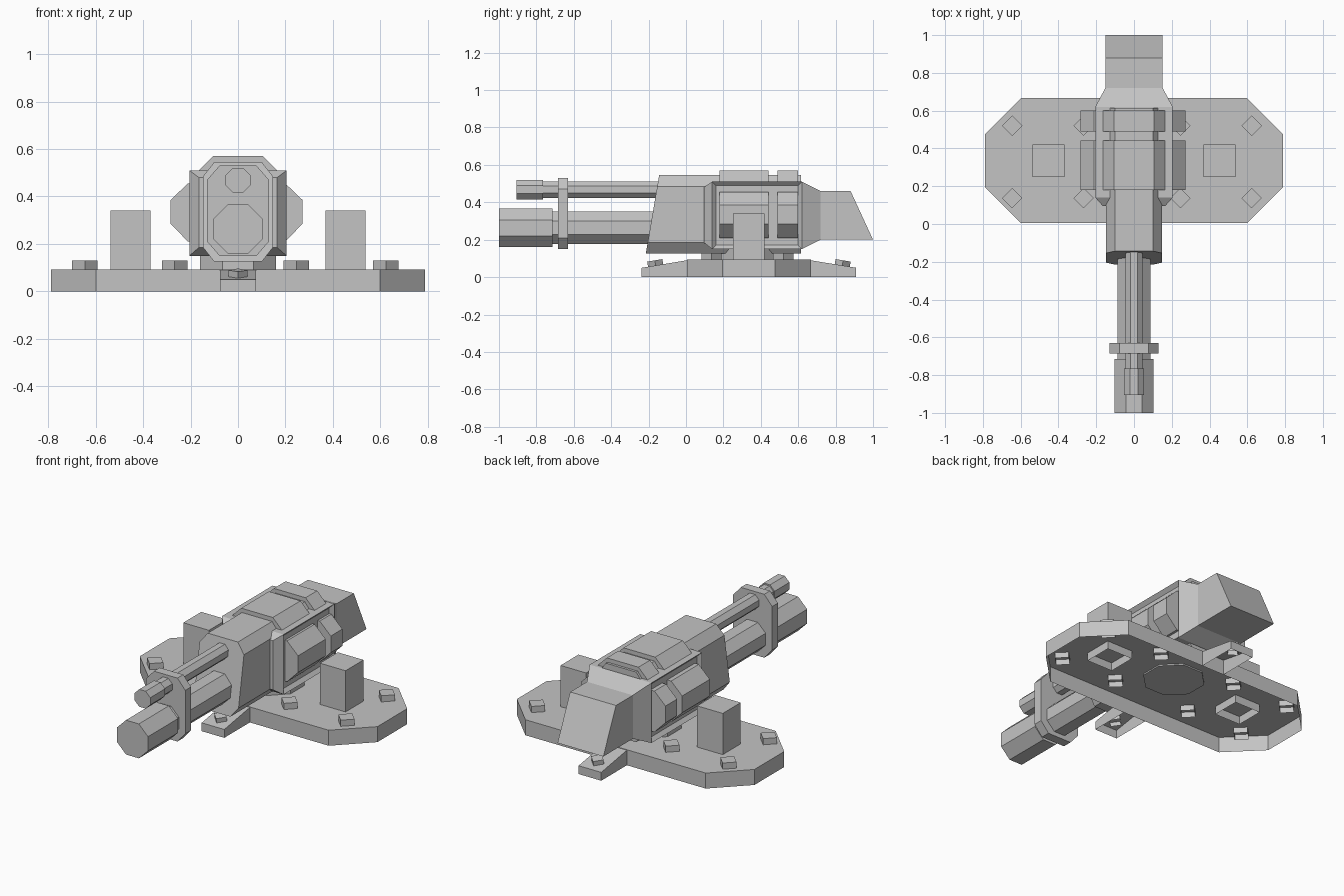
import bpy, bmesh, math
from mathutils import Matrix

cube = bpy.data.objects.get("Cube")
if cube:
    bpy.data.objects.remove(cube, do_unlink=True)

grey = bpy.data.materials.new("plain_grey")
grey.use_nodes = True
tone = (0.55, 0.55, 0.55, 1)
grey.diffuse_color = tone
grey.node_tree.nodes["Principled BSDF"].inputs["Base Color"].default_value = tone


def loft(name, rings, open_start=False, matrix=None):
    """Skin a row of equal-length point rings and cap the ends."""
    bm = bmesh.new()
    loops = [[bm.verts.new(p) for p in ring] for ring in rings]
    n = len(loops[0])
    for a, b in zip(loops, loops[1:]):
        for i in range(n):
            j = (i + 1) % n
            bm.faces.new((a[i], a[j], b[j], b[i]))
    if not open_start:
        bm.faces.new(loops[0])
    bm.faces.new(loops[-1])
    bmesh.ops.recalc_face_normals(bm, faces=bm.faces)
    if matrix:
        bm.transform(matrix)
    mesh = bpy.data.meshes.new(name)
    bm.to_mesh(mesh)
    bm.free()
    mesh.materials.append(grey)
    obj = bpy.data.objects.new(name, mesh)
    bpy.context.collection.objects.link(obj)
    return obj


def along_y(name, profile, y0, y1):
    return loft(name, [[(x, y, z) for x, z in profile] for y in (y0, y1)])


def rise(name, outline, z0, z1, open_bottom=True, matrix=None):
    rings = [[(x, y, z) for x, y in outline] for z in (z0, z1)]
    return loft(name, rings, open_bottom, matrix)


def chamfered(hx, z0, z1, cx, cz):
    """Upright rectangle with cut corners, as x, z pairs."""
    return [(-hx + cx, z0), (hx - cx, z0), (hx, z0 + cz), (hx, z1 - cz),
            (hx - cx, z1), (-hx + cx, z1), (-hx, z1 - cz), (-hx, z0 + cz)]


def octagon(flat, z):
    cut = flat * (2 - math.sqrt(2))
    return chamfered(flat, z - flat, z + flat, cut, cut)


def rect(hx, y, z0, z1):
    return [(-hx, y, z0), (hx, y, z0), (hx, y, z1), (-hx, y, z1)]


def square(h):
    return [(-h, -h), (h, -h), (h, h), (-h, h)]


# Base plate, open underneath
mid_y = 0.336
plate = [(x, y + mid_y) for x, y in chamfered(0.788, -0.331, 0.331, 0.19, 0.19)]
rise("base_plate", plate, 0, 0.093)
pedestal = [(x, y + mid_y) for x, y in octagon(0.16, 0)]
rise("pedestal", pedestal, 0.085, 0.16, False)

# Posts
for side, x in (("left", 0.453), ("right", -0.453)):
    rise(side + "_post", square(0.085), 0.045, 0.34,
         matrix=Matrix.Translation((x, 0.335, 0)))

# Sloping feet and their tilted bolts
turn = Matrix.Rotation(math.radians(45), 4, "Z")
for name, inner, outer, s in (("front", 0.005, -0.237, 1), ("back", 0.667, 0.91, -1)):
    ends = [(-0.075, inner, 0.09), (0.075, inner, 0.09),
            (0.075, outer, 0.05), (-0.075, outer, 0.05)]
    loft(name + "_foot", [[(x, y, 0) for x, y, z in ends], ends], True)
    place = (Matrix.Translation((0, outer + s * 0.075, 0.06))
             @ Matrix.Rotation(s * math.radians(9.5), 4, "X") @ turn)
    rise(name + "_foot_bolt", square(0.029), -0.025, 0.03, matrix=place)

# Plate bolts
for x in (-0.645, -0.267, 0.246, 0.623):
    for y in (0.137, 0.52):
        rise("plate_bolt", square(0.038), 0.06, 0.13,
             matrix=Matrix.Translation((x, y, 0)) @ turn)

# Gun hull with a raked front
hull = chamfered(0.147, 0.125, 0.545, 0.047, 0.06)
loft("hull", [[(x, -0.215 + (z - 0.125) * 0.17, z) for x, z in hull],
              [(x, 0.615, z) for x, z in hull]])

# Wide housing with tapered ends and a wedge tail
housing = loft("housing", [
    rect(0.165, 0.095, 0.185, 0.48), rect(0.205, 0.14, 0.15, 0.51),
    rect(0.205, 0.62, 0.15, 0.51), rect(0.152, 0.72, 0.2, 0.46),
    [(-0.152, 1, 0.2), (0.152, 1, 0.2), (0.152, 0.88, 0.46), (-0.152, 0.88, 0.46)]])
bm = bmesh.new()
bm.from_mesh(housing.data)
panels = [f for f in bm.faces
          if abs(f.normal.x) > 0.99 and abs(f.calc_center_median().x) > 0.2]
bmesh.ops.inset_individual(bm, faces=panels, thickness=0.03)
bmesh.ops.translate(bm, vec=(0, 0, 0), verts=[])
for f in panels:
    for v in f.verts:
        v.co.x -= math.copysign(0.02, v.co.x)
bm.to_mesh(housing.data)
bm.free()

# Raised bands on top and pods on the sides
cap = [(-0.165, 0.48), (0.165, 0.48), (0.165, 0.51),
       (0.105, 0.57), (-0.105, 0.57), (-0.165, 0.51)]
for name, y0, y1 in (("front", 0.18, 0.442), ("back", 0.49, 0.6)):
    along_y(name + "_top_band", cap, y0, y1)
    for side, s in (("left", 1), ("right", -1)):
        pod = [(s * x - 0.006, z) for x, z in
               ((0.17, 0.21), (0.205, 0.21), (0.278, 0.285),
                (0.278, 0.385), (0.205, 0.455), (0.17, 0.455))]
        along_y(f"{name}_{side}_pod", pod, y0, y1)

# Barrels and clamp
for name, flat, z, y0, y1 in (
        ("main_barrel", 0.087, 0.263, -0.73, -0.1),
        ("main_muzzle", 0.103, 0.263, -1, -0.715),
        ("upper_barrel", 0.044, 0.468, -0.77, -0.1),
        ("upper_muzzle", 0.052, 0.468, -0.905, -0.765)):
    along_y(name, octagon(flat, z), y0, y1)
along_y("barrel_clamp", chamfered(0.13, 0.15, 0.53, 0.052, 0.06), -0.685, -0.63)
